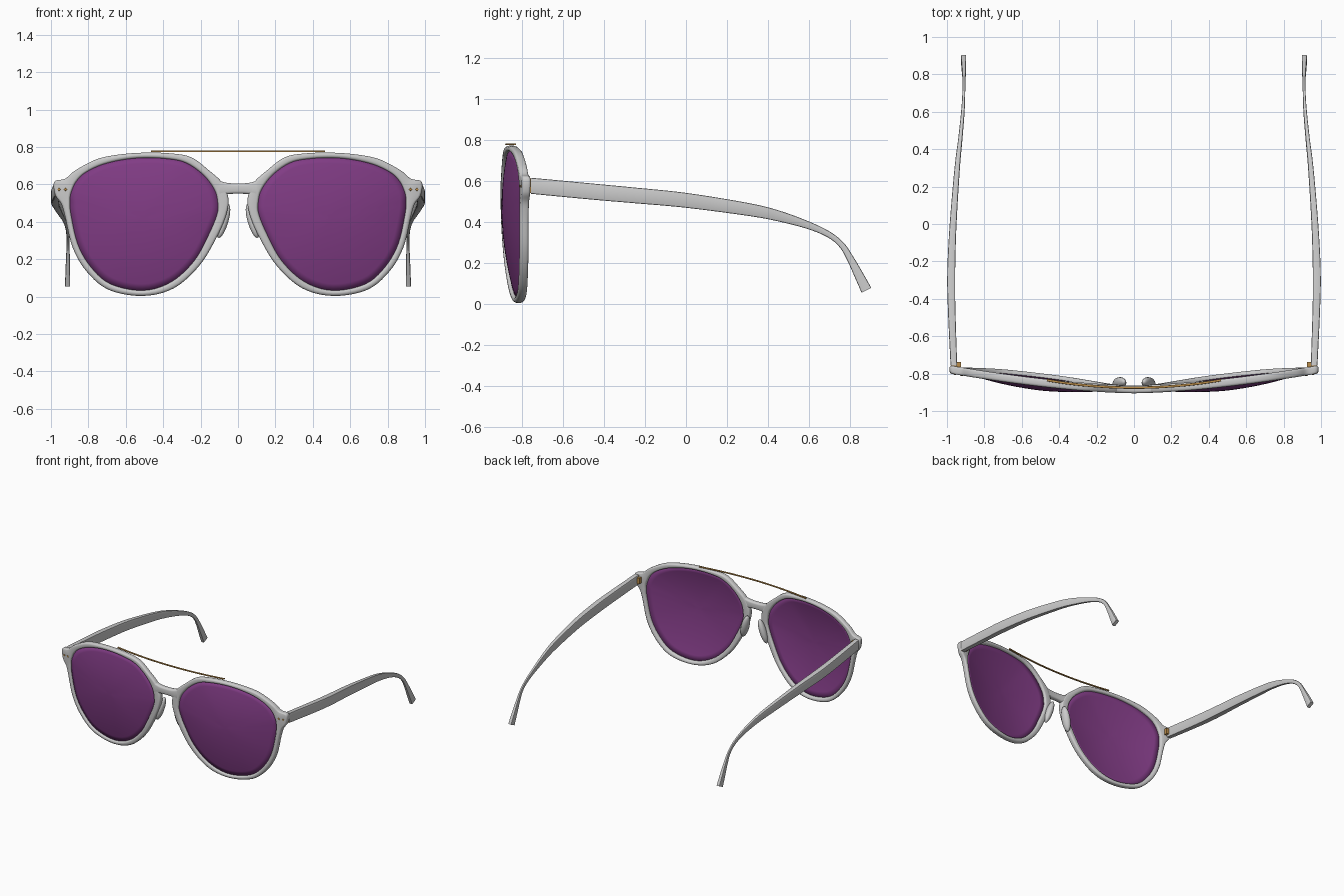
import bpy, bmesh, math
from mathutils import Vector

if "Cube" in bpy.data.objects:
    bpy.data.objects.remove(bpy.data.objects["Cube"])


def material(name, rgb):
    m = bpy.data.materials.new(name)
    m.diffuse_color = (*rgb, 1)
    m.use_nodes = True
    m.node_tree.nodes["Principled BSDF"].inputs["Base Color"].default_value = m.diffuse_color
    return m


PURPLE = material("tinted_lens", (0.22, 0.045, 0.235))
GOLD = material("gold_metal", (0.50, 0.27, 0.07))


def finish(name, bm, mat=None, angle=40):
    bmesh.ops.recalc_face_normals(bm, faces=bm.faces)
    me = bpy.data.meshes.new(name)
    bm.to_mesh(me)
    bm.free()
    ob = bpy.data.objects.new(name, me)
    bpy.context.collection.objects.link(ob)
    if mat:
        me.materials.append(mat)
    bpy.ops.object.select_all(action='DESELECT')
    bpy.context.view_layer.objects.active = ob
    ob.select_set(True)
    bpy.ops.object.shade_smooth_by_angle(angle=math.radians(angle))
    return ob


def smooth(pts, n, closed=False):
    """Catmull-Rom interpolation through points of any dimension."""
    pts = [Vector(p) for p in pts]
    c, out = len(pts), []
    get = (lambda i: pts[i % c]) if closed else (lambda i: pts[max(0, min(c - 1, i))])
    for i in range(c if closed else c - 1):
        a, b, d, e = (get(i + k) for k in (-1, 0, 1, 2))
        for k in range(n):
            t = k / n
            out.append(0.5 * (2 * b + (d - a) * t + (2 * a - 5 * b + 4 * d - e) * t * t
                              + (3 * b - a - 3 * d + e) * t ** 3))
    return out if closed else out + [pts[-1]]


def rounded_rect(w, h, r, n=4):
    r = min(r, w * 0.49, h * 0.49)
    out = []
    for q, (sx, sy) in enumerate([(1, 1), (-1, 1), (-1, -1), (1, -1)]):
        for k in range(n):
            a = (q + k / (n - 1)) * math.pi / 2
            out.append((sx * (w / 2 - r) + r * math.cos(a), sy * (h / 2 - r) + r * math.sin(a)))
    return out


def loft(name, sections, closed=False, mat=None, angle=40):
    bm = bmesh.new()
    rings = [[bm.verts.new(p) for p in s] for s in sections]
    m = len(rings[0])
    for i in range(len(rings) if closed else len(rings) - 1):
        a, b = rings[i], rings[(i + 1) % len(rings)]
        for j in range(m):
            k = (j + 1) % m
            bm.faces.new((a[j], a[k], b[k], b[j]))
    if not closed:
        bm.faces.new(rings[0])
        bm.faces.new(rings[-1])
    return finish(name, bm, mat, angle)


def box(name, loc, size, mat=None, round_shape=False):
    bm = bmesh.new()
    if round_shape:
        bmesh.ops.create_uvsphere(bm, u_segments=20, v_segments=12, radius=0.5)
    else:
        bmesh.ops.create_cube(bm, size=1)
    for v in bm.verts:
        v.co = Vector(v.co[i] * size[i] for i in range(3))
    ob = finish(name, bm, mat)
    ob.location = loc
    return ob


def front_y(x, z):
    """Wrap of the front face of the frame."""
    return -0.905 + 0.105 * (abs(x) / 0.98) ** 1.6 + 0.03 * (max(0, 0.5 - z) / 0.5) ** 2


# Rim profile: inner x, inner z, outer x, outer z
RIM = [(.508, .742, .50, .770), (.38, .737, .36, .766), (.278, .715, .25, .745),
       (.185, .65, .155, .675), (.125, .57, .085, .610), (.108, .50, .052, .53),
       (.112, .44, .062, .44), (.155, .334, .115, .315), (.235, .19, .207, .165),
       (.358, .078, .343, .045), (.508, .033, .508, .004), (.68, .067, .69, .036),
       (.786, .158, .81, .135), (.856, .28, .885, .265), (.893, .44, .925, .43),
       (.898, .505, .945, .495), (.896, .54, .978, .545), (.887, .57, .982, .615),
       (.865, .615, .925, .630), (.82, .66, .87, .675), (.733, .703, .755, .735),
       (.626, .73, .635, .760)]
rim = smooth(RIM, 5, closed=True)

# Temple path: x, y, z, width, height
TEMPLE = [(.963, -.757, .575, .035, .078), (.975, -.45, .546, .040, .078),
          (.977, -.25, .528, .042, .076), (.967, 0, .504, .036, .072),
          (.945, .3, .460, .028, .062), (.929, .45, .428, .022, .052),
          (.915, .6, .381, .018, .036), (.910, .7, .335, .015, .029),
          (.909, .76, .285, .015, .029), (.909, .80, .222, .019, .034),
          (.910, .84, .145, .024, .044), (.911, .88, .065, .027, .053)]
temple = smooth(TEMPLE, 5)

for side, s in (("right", 1), ("left", -1)):
    # Rim with its outer end block
    sections = []
    for ix, iz, ox, oz in rim:
        w = math.hypot(ox - ix, oz - iz)
        ring = []
        for u, v in rounded_rect(w, 0.043, 0.013):
            f = u / w + 0.5
            x, z = ix + (ox - ix) * f, iz + (oz - iz) * f
            ring.append((s * x, front_y(x, z) + 0.0215 + v, z))
        sections.append(ring)
    loft(side + "_rim", sections, closed=True, angle=50)

    # Bulging lens
    bm = bmesh.new()
    cx, cz, cy, bulge, steps = .505, .42, -.838, .047, 10
    centre = bm.verts.new((s * cx, cy - bulge, cz))
    prev = None
    for k in range(1, steps + 1):
        t = k / steps
        ring = []
        for ix, iz, ox, oz in rim:
            x, z = ix + (ox - ix) * .1, iz + (oz - iz) * .1
            ey = front_y(x, z) + 0.02
            y = cy + (ey - cy) * t - bulge * (1 - t * t)
            ring.append(bm.verts.new((s * (cx + (x - cx) * t), y, cz + (z - cz) * t)))
        for j in range(len(ring)):
            i = (j + 1) % len(ring)
            if prev:
                bm.faces.new((prev[j], prev[i], ring[i], ring[j]))
            else:
                bm.faces.new((centre, ring[i], ring[j]))
        prev = ring
    lens = finish(side + "_lens", bm, PURPLE)
    sol = lens.modifiers.new("thickness", 'SOLIDIFY')
    sol.thickness, sol.offset = 0.008, 0

    # Temple arm with bent ear tip
    sections = []
    for i, p in enumerate(temple):
        a, b = temple[max(0, i - 1)], temple[min(len(temple) - 1, i + 1)]
        tan = Vector((0, b[1] - a[1], b[2] - a[2])).normalized()
        up = Vector((0, -tan.z, tan.y))
        if i == 0:
            up = Vector((0, 0, 1))
        sections.append([Vector((s * (p[0] + u), p[1], p[2])) + up * v
                         for u, v in rounded_rect(p[3], p[4], 0.006, 3)])
    loft(side + "_temple", sections)

    # Nose pad
    pad = box(side + "_nose_pad", (s * .078, -.852, .405), (.052, .066, .19), round_shape=True)
    pad.rotation_euler = (0, s * -0.3, s * -0.35)

    # Hinge and rivets
    box(side + "_hinge_plate", (s * .962, -.757, .575), (.032, .008, .07), GOLD)
    box(side + "_hinge_knuckle", (s * .937, -.752, .575), (.022, .026, .045), GOLD)
    for n, x in enumerate((.922, .957)):
        box(f"{side}_rivet_{n + 1}", (s * x, front_y(x, .573), .573),
            (.016, .006, .014), GOLD, True)

# Bridge
sections = []
for i in range(17):
    x = -0.1 + 0.2 * i / 16
    h = 0.055 + 0.03 * (abs(x) / 0.1) ** 3
    sections.append([(x, front_y(x, .58) + .0205 + u, .578 + v)
                     for u, v in rounded_rect(.041, h, .014)])
loft("bridge", sections)

# Thin metal brow bar
sections = []
for i in range(25):
    x = -0.465 + 0.93 * i / 24
    sections.append([(x, -.875 + .04 * (x / .465) ** 2 + u, .777 + v)
                     for u, v in rounded_rect(.013, .009, .003, 3)])
loft("brow_bar", sections, mat=GOLD)
